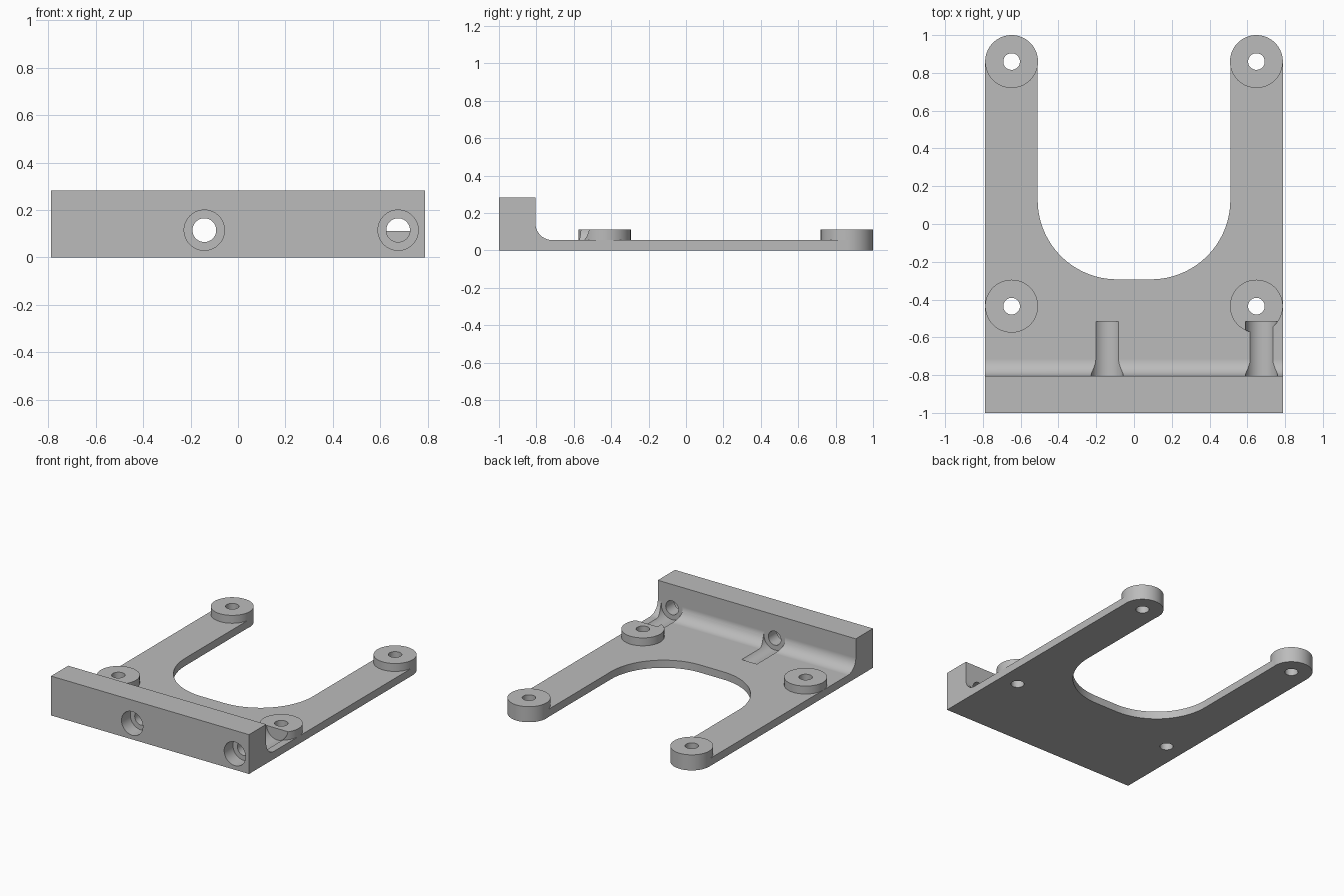
import bpy, bmesh
from math import sin, cos, pi, radians
from mathutils import Matrix, Vector

if "Cube" in bpy.data.objects:
    bpy.data.objects.remove(bpy.data.objects["Cube"], do_unlink=True)

HALF_W, WALL_Y, WALL_H, PLATE_T = 0.788, -0.805, 0.283, 0.055
BOSS_X, BOSS_R, BOSS_TOP = 0.648, 0.14, 0.112

grey = bpy.data.materials.new("plain grey")
grey.use_nodes = True
grey.diffuse_color = (0.5, 0.5, 0.5, 1)
grey.node_tree.nodes["Principled BSDF"].inputs["Base Color"].default_value = grey.diffuse_color


def make_object(name, bm):
    bmesh.ops.recalc_face_normals(bm, faces=bm.faces)
    mesh = bpy.data.meshes.new(name)
    bm.to_mesh(mesh)
    bm.free()
    mesh.materials.append(grey)
    obj = bpy.data.objects.new(name, mesh)
    bpy.context.collection.objects.link(obj)
    return obj


def extrude(name, points, direction):
    """Closed outline pushed along a direction."""
    bm = bmesh.new()
    face = bm.faces.new([bm.verts.new(p) for p in points])
    geom = bmesh.ops.extrude_face_region(bm, geom=[face])["geom"]
    verts = [v for v in geom if isinstance(v, bmesh.types.BMVert)]
    bmesh.ops.translate(bm, verts=verts, vec=direction)
    return make_object(name, bm)


def cylinder(name, radius, start, end):
    start, end = Vector(start), Vector(end)
    turn = (end - start).to_track_quat("Z", "Y").to_matrix().to_4x4()
    bm = bmesh.new()
    bmesh.ops.create_cone(bm, cap_ends=True, segments=64, radius1=radius, radius2=radius,
                          depth=(end - start).length,
                          matrix=Matrix.Translation((start + end) / 2) @ turn)
    return make_object(name, bm)


def arc(cx, cy, r, a0, a1, n):
    angles = [radians(a0 + (a1 - a0) * i / n) for i in range(n + 1)]
    return [(cx + r * cos(a), cy + r * sin(a)) for a in angles]


def combine(target, tool, operation):
    mod = target.modifiers.new("combine", "BOOLEAN")
    mod.operation, mod.solver, mod.object = operation, "EXACT", tool
    bpy.context.view_layer.objects.active = target
    bpy.ops.object.modifier_apply(modifier=mod.name)
    bpy.data.objects.remove(tool, do_unlink=True)


# Plate and front wall: one side profile with a fillet in the corner
FILLET = 0.09
profile = [(-1, 0), (0.863, 0), (0.863, PLATE_T)]
profile += arc(WALL_Y + FILLET, PLATE_T + FILLET, FILLET, 270, 180, 14)
profile += [(WALL_Y, WALL_H), (-1, WALL_H)]
bracket = extrude("mounting_bracket", [(-HALF_W, y, z) for y, z in profile], (2 * HALF_W, 0, 0))

# U-shaped opening between the arms
opening = arc(-0.09, 0.127, 0.42, 180, 270, 24) + arc(0.09, 0.127, 0.42, 270, 360, 24)
opening += [(0.51, 1.2), (-0.51, 1.2)]
combine(bracket, extrude("opening_cutter", [(x, y, -0.1) for x, y in opening], (0, 0, 0.5)),
        "DIFFERENCE")

# Round bosses at the four mounting points
mounts = [(side * BOSS_X, y) for side in (-1, 1) for y in (-0.435, 0.86)]
for x, y in mounts:
    combine(bracket, cylinder("boss", BOSS_R, (x, y, 0), (x, y, BOSS_TOP)), "UNION")
for x, y in mounts:
    combine(bracket, cylinder("mount_hole", 0.044, (x, y, -0.1), (x, y, 0.3)), "DIFFERENCE")

# Wall holes: front counterbore, through hole, and clearance groove behind
for x in (-0.142, 0.675):
    for radius, y0, y1 in ((0.085, -1.1, -0.9), (0.05, -1.05, -0.6), (0.085, WALL_Y, -0.517)):
        combine(bracket, cylinder("bore", radius, (x, y0, 0.115), (x, y1, 0.115)), "DIFFERENCE")

# Smooth curved faces, keep edges crisp and flats flat
bpy.ops.object.select_all(action="DESELECT")
bracket.select_set(True)
bpy.context.view_layer.objects.active = bracket
bpy.ops.object.shade_smooth_by_angle(angle=radians(25))
weighted = bracket.modifiers.new("flat_faces", "WEIGHTED_NORMAL")
weighted.keep_sharp = True
